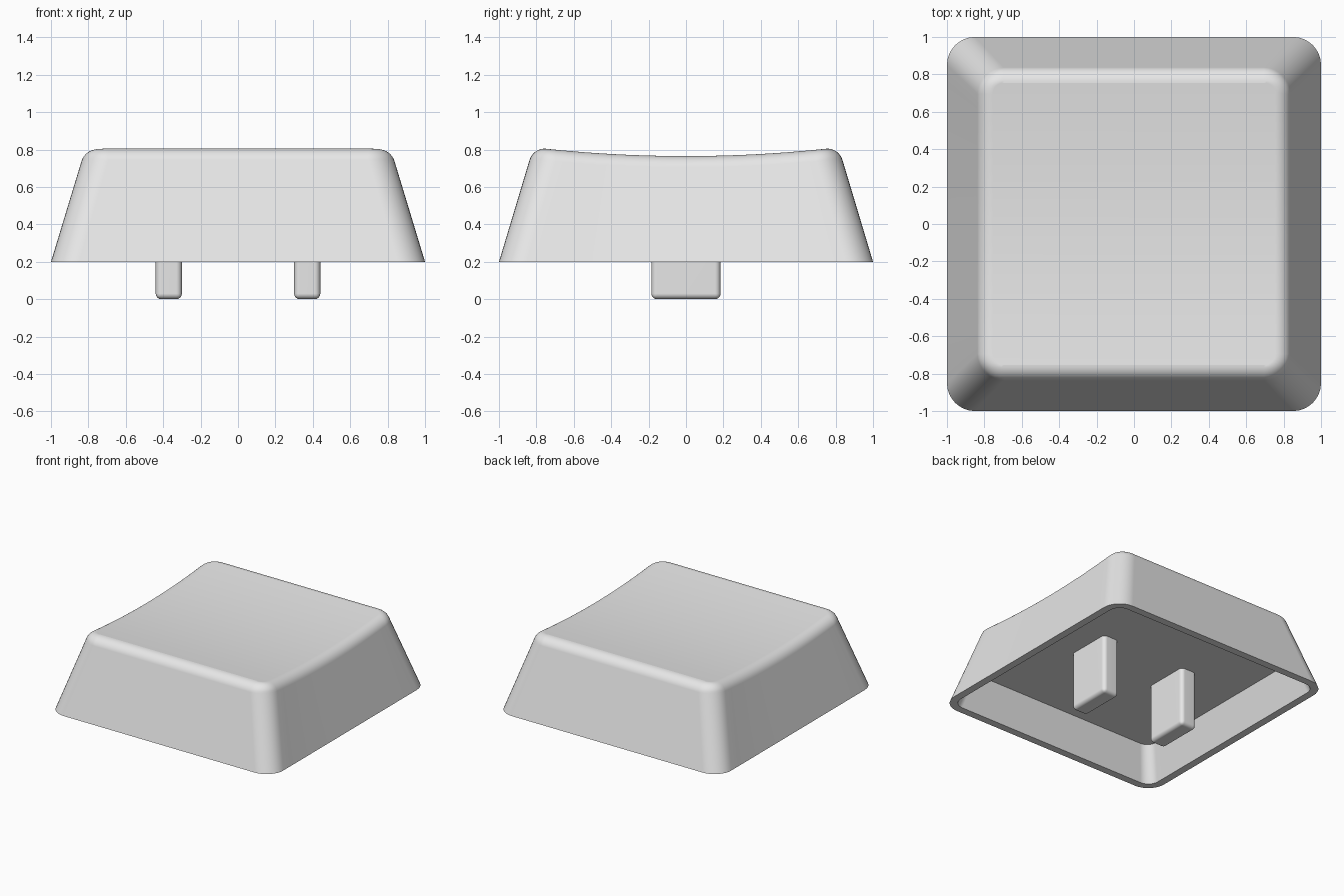
import bpy, bmesh, math

if "Cube" in bpy.data.objects:
    bpy.data.objects.remove(bpy.data.objects["Cube"])

grey = bpy.data.materials.new("light_grey_plastic")
grey.diffuse_color = (0.8, 0.8, 0.8, 1)
grey.use_nodes = True
grey.node_tree.nodes["Principled BSDF"].inputs["Base Color"].default_value = grey.diffuse_color

BASE, TOP, DISH = 0.20, 0.805, 0.04      # skirt height, top height, dish depth
SLOPE, FILLET = 0.30, 0.085              # wall taper, top edge rounding


def finish(obj, angle):
    obj.data.materials.append(grey)
    bpy.ops.object.select_all(action='DESELECT')
    obj.select_set(True)
    bpy.context.view_layer.objects.active = obj
    bpy.ops.object.shade_smooth_by_angle(angle=math.radians(angle))
    mod = obj.modifiers.new("even_normals", 'WEIGHTED_NORMAL')
    mod.keep_sharp = True


def make_object(name, bm):
    bmesh.ops.recalc_face_normals(bm, faces=bm.faces)
    mesh = bpy.data.meshes.new(name)
    bm.to_mesh(mesh)
    bm.free()
    obj = bpy.data.objects.new(name, mesh)
    bpy.context.collection.objects.link(obj)
    return obj


def outline(half, r, arc=8, side=20):
    """Rounded square: right half upwards, then its mirror downwards."""
    c = half - r
    right = []
    for i in range(arc + 1):
        a = -math.pi / 2 + math.pi / 2 * i / arc
        right.append((c + r * math.cos(a), -c + r * math.sin(a)))
    right += [(half, -c + 2 * c * i / side) for i in range(1, side)]
    for i in range(arc + 1):
        a = math.pi / 2 * i / arc
        right.append((c + r * math.cos(a), c + r * math.sin(a)))
    return right + [(-x, y) for x, y in reversed(right)]


# Section steps: (half width, corner radius, height, dished?)
tilt = math.atan(SLOPE)
nx, nz = math.cos(tilt), math.sin(tilt)
cz = TOP - FILLET
cx = (nx + nz * BASE - FILLET - nz * cz) / nx
steps = [(0.86, 0.08, 0.47, 0), (0.94, 0.09, BASE, 0), (1.0, 0.15, BASE, 0)]
for i in range(9):
    a = tilt + (math.pi / 2 - tilt) * i / 8
    out = FILLET * math.cos(a)
    steps.append((cx + out, 0.06 + out, cz + FILLET * math.sin(a), 1))

# Hollow cap: loft from the inner ceiling, round the rim, up to the dished top
bm = bmesh.new()
rings = []
for half, r, z, dished in steps:
    ring = []
    for x, y in outline(half, r):
        drop = DISH * max(0, 1 - (y / cx) ** 2) * dished
        ring.append(bm.verts.new((x, y, z - drop)))
    rings.append(ring)
n = len(rings[0])
for lo, hi in zip(rings, rings[1:]):
    for i in range(n):
        j = (i + 1) % n
        bm.faces.new((lo[i], lo[j], hi[j], hi[i]))
bm.faces.new(rings[0])
for i in range(n // 2 - 1):
    t = rings[-1]
    bm.faces.new((t[i], t[i + 1], t[n - 2 - i], t[n - 1 - i]))
finish(make_object("cap_shell", bm), 35)

# Two stem prongs hanging from the ceiling
for side, name in ((-1, "left_prong"), (1, "right_prong")):
    bm = bmesh.new()
    bmesh.ops.create_cube(bm, size=1)
    for v in bm.verts:
        v.co.x = v.co.x * 0.14 + side * 0.37
        v.co.y *= 0.37
        v.co.z = 0.0 if v.co.z < 0 else 0.49
    edges = [e for e in bm.edges if min(v.co.z for v in e.verts) < 0.1]
    bmesh.ops.bevel(bm, geom=edges, offset=0.03, segments=4, profile=0.5,
                    affect='EDGES')
    finish(make_object(name, bm), 40)
